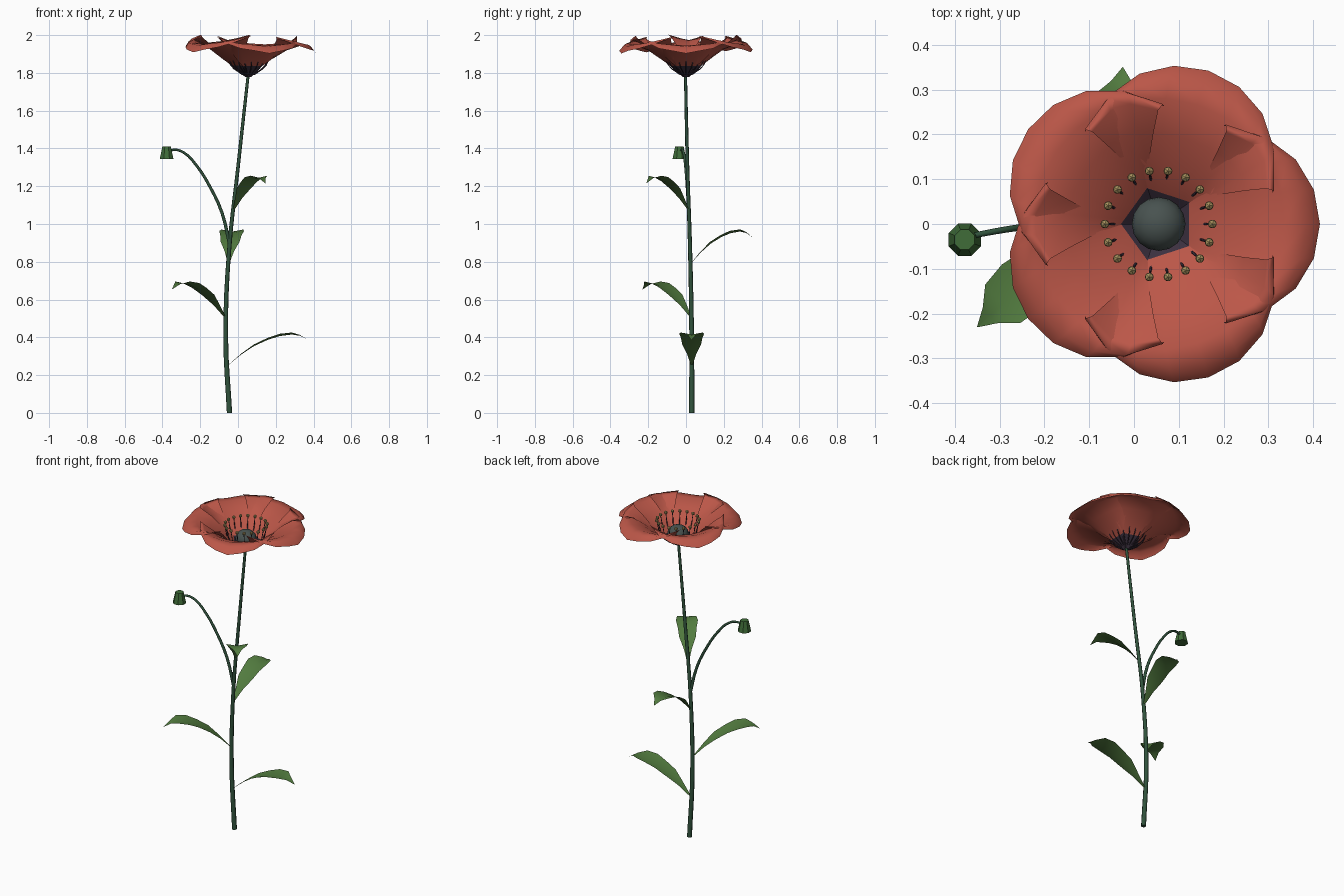
import bpy, bmesh, math
from math import sin, cos, radians, tau
from mathutils import Matrix, Vector

if "Cube" in bpy.data.objects:
    bpy.data.objects.remove(bpy.data.objects["Cube"])


def material(name, rgb):
    m = bpy.data.materials.new(name)
    m.diffuse_color = (*rgb, 1)
    m.use_nodes = True
    m.node_tree.nodes["Principled BSDF"].inputs["Base Color"].default_value = m.diffuse_color
    return m


RED = material("petal_red", (0.50, 0.095, 0.065))
DARK = material("petal_dark", (0.045, 0.03, 0.05))
STEM = material("stem_green", (0.03, 0.085, 0.045))
LEAF = material("leaf_green", (0.085, 0.2, 0.05))
BUD = material("bud_green", (0.05, 0.15, 0.04))
POD = material("pod_grey", (0.065, 0.085, 0.08))
GOLD = material("anther_gold", (0.38, 0.28, 0.11))
CX = 0.055  # flower axis


def finish(name, bm, mats, smooth=True):
    me = bpy.data.meshes.new(name)
    bm.to_mesh(me)
    bm.free()
    for m in mats:
        me.materials.append(m)
    for p in me.polygons:
        p.use_smooth = smooth
    ob = bpy.data.objects.new(name, me)
    bpy.context.collection.objects.link(ob)
    return ob


def tube(name, paths, radii, mat, res=2, steps=4):
    """Bevelled curve through the points of each path, as a mesh."""
    cu = bpy.data.curves.new(name, 'CURVE')
    cu.dimensions = '3D'
    cu.bevel_depth = 1.0
    cu.bevel_resolution = res
    cu.resolution_u = steps
    cu.use_fill_caps = True
    for pts in paths:
        sp = cu.splines.new('BEZIER')
        sp.bezier_points.add(len(pts) - 1)
        for i, (bp, p) in enumerate(zip(sp.bezier_points, pts)):
            bp.co = p
            bp.handle_left_type = bp.handle_right_type = 'AUTO'
            bp.radius = radii[0] + (radii[1] - radii[0]) * i / (len(pts) - 1)
    cu.materials.append(mat)
    ob = bpy.data.objects.new(name, cu)
    bpy.context.collection.objects.link(ob)
    bpy.ops.object.select_all(action='DESELECT')
    ob.select_set(True)
    bpy.context.view_layer.objects.active = ob
    bpy.ops.object.convert(target='MESH')
    return bpy.context.object


def grid_faces(bm, rows):
    faces = []
    for j, (a, b) in enumerate(zip(rows, rows[1:])):
        for i in range(len(a) - 1):
            faces.append((j, bm.faces.new((a[i], a[i + 1], b[i + 1], b[i]))))
    return faces


# Stems
tube("main_stem", [[(-0.045, 0.03, 0), (-0.065, 0.03, 0.4), (-0.048, 0.022, 0.85),
                    (0.0, 0.008, 1.3), (CX, -0.003, 1.8)]], (0.014, 0.008), STEM)
tube("bud_stem", [[(-0.046, 0.02, 0.9), (-0.085, 0.014, 1.06), (-0.15, 0.006, 1.2),
                   (-0.22, -0.003, 1.31), (-0.29, -0.013, 1.38), (-0.34, -0.022, 1.393),
                   (-0.378, -0.03, 1.38)]], (0.009, 0.006), STEM, steps=3)

# Drooping bud
bm = bmesh.new()
bmesh.ops.create_cone(bm, cap_ends=True, segments=8, radius1=0.039, radius2=0.024, depth=0.066,
                      matrix=Matrix.Translation((-0.378, -0.035, 1.378)) @ Matrix.Rotation(tau / 16, 4, 'Z'))
finish("bud", bm, [BUD], False)

# Leaves: (fraction along, height, half width)
LEAF_PROFILE = [(0, 0, 0.06), (0.17, 0.36, 0.38), (0.33, 0.63, 0.76), (0.5, 0.83, 0.86),
                (0.65, 0.95, 1.0), (0.8, 1.0, 0.88), (0.9, 0.96, 0.36), (1, 0.83, 0.01)]


def leaf(name, base, tip, height, width):
    bm = bmesh.new()
    d = Vector((tip[0] - base[0], tip[1] - base[1], 0))
    side = Vector((-d.y, d.x, 0)).normalized()
    rows = []
    for t, h, w in LEAF_PROFILE:
        mid = Vector(base) + d * t + Vector((0, 0, h * height))
        rows.append([bm.verts.new(mid + side * (k * w * width) + Vector((0, 0, abs(k) * 0.012 * w)))
                     for k in (-1, 0, 1)])
    grid_faces(bm, rows)
    finish(name, bm, [LEAF])


leaf("leaf_1", (-0.055, 0.03, 0.25), (0.37, 0.03), 0.165, 0.066)
leaf("leaf_2", (-0.065, 0.03, 0.50), (-0.35, -0.23), 0.185, 0.066)
leaf("leaf_3", (-0.05, 0.025, 0.79), (-0.025, 0.35), 0.17, 0.066)
leaf("leaf_4", (-0.025, 0.015, 1.07), (0.145, -0.21), 0.175, 0.062)

# Petals: length, half width, rim bow, centre height, edge lift
PETAL_ROWS = [(0.012, 0.012, 0.0, 1.778, 0.0), (0.068, 0.055, 0.0, 1.84, 0.0),
              (0.12, 0.10, 0.02, 1.878, 0.004), (0.20, 0.16, 0.07, 1.93, 0.02),
              (0.28, 0.205, 0.13, 1.957, 0.03), (0.33, 0.222, 0.18, 1.952, 0.05),
              (0.36, 0.22, 0.215, 1.915, 0.085)]
COLS = 8
for n, drop in enumerate((0.012, 0.006, 0.0, 0.006, 0.012)):
    bm = bmesh.new()
    rows = []
    for j, (length, wide, bow, z, lift) in enumerate(PETAL_ROWS):
        row = []
        for i in range(COLS + 1):
            u = 2 * i / COLS - 1
            wave = 0.018 * (j / 6) ** 3 * sin(math.pi * u) ** 2 * (1 if abs(u) < 0.5 else 0.3)
            row.append(bm.verts.new((length - bow * u * u, wide * sin(1.4 * u) / sin(1.4),
                                     z + lift * u * u + wave - drop * min(1, j / 3))))
        rows.append(row)
    for j, f in grid_faces(bm, rows):
        f.material_index = 1 if j == 0 else 0
    bm.transform(Matrix.Translation((CX, 0, 0)) @ Matrix.Rotation(tau * n / 5, 4, 'Z'))
    finish(f"petal_{n + 1}", bm, [RED, DARK])

# Seed pod
bm = bmesh.new()
bmesh.ops.create_uvsphere(bm, u_segments=16, v_segments=10, radius=0.06,
                          matrix=Matrix.Translation((CX, 0, 1.848)) @ Matrix.Diagonal((1, 1, 0.85, 1)))
finish("seed_pod", bm, [POD])

# Stamens: filaments that pass through the petals, tipped with anthers
paths, anthers = [], bmesh.new()
for k in range(18):
    a = radians(20 * k)
    paths.append([(CX + r * cos(a), r * sin(a), z)
                  for r, z in ((0.03, 1.79), (0.095, 1.842), (0.12, 1.93))])
    bmesh.ops.create_icosphere(anthers, subdivisions=1, radius=0.011,
                               matrix=Matrix.Translation((CX + 0.12 * cos(a), 0.12 * sin(a), 1.932)))
tube("filaments", paths, (0.003, 0.0025), DARK, res=0, steps=3)
finish("anthers", anthers, [GOLD], False)
